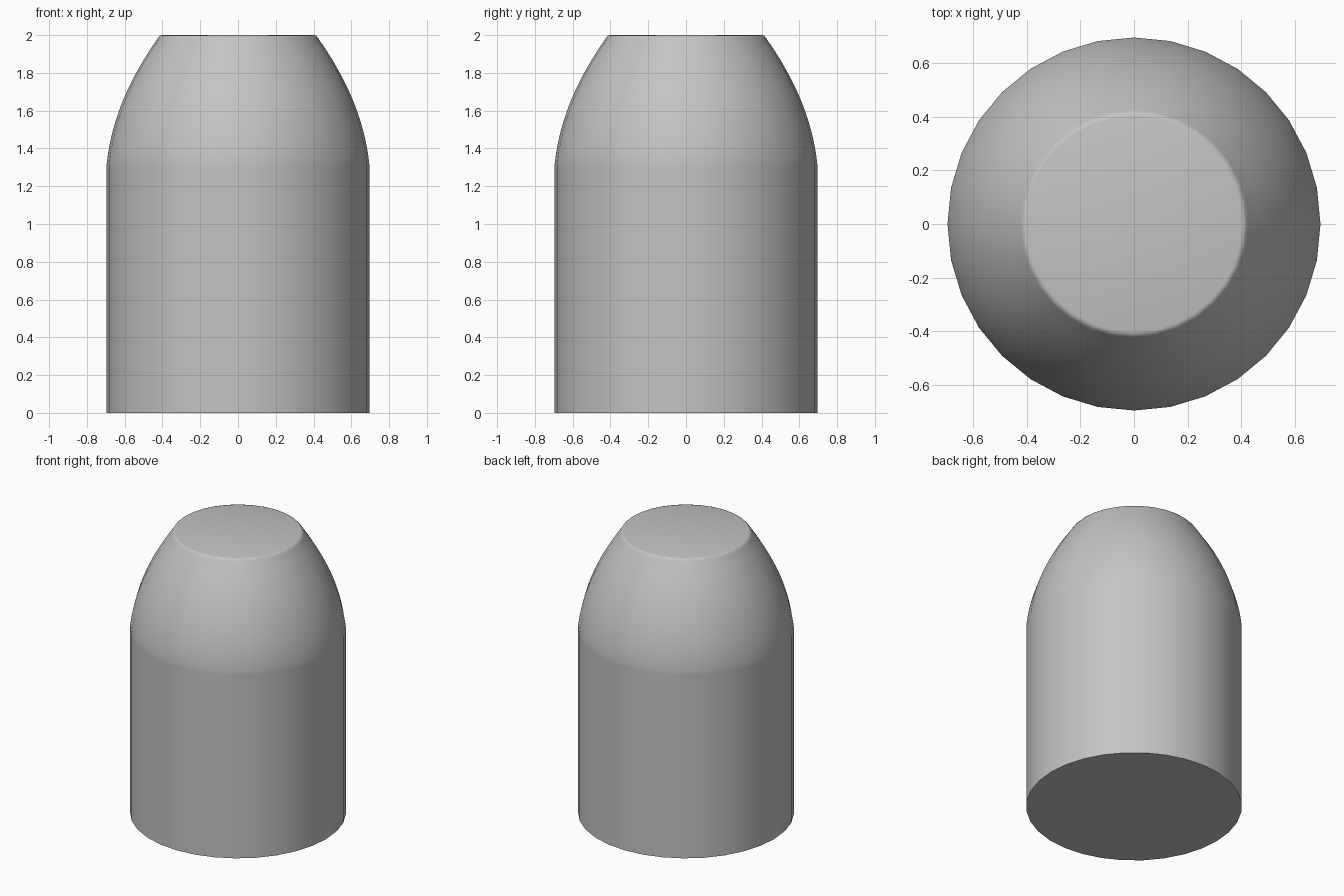
import bpy, bmesh, math

if "Cube" in bpy.data.objects:
    bpy.data.objects.remove(bpy.data.objects["Cube"])

SIDES = 32
RADIUS = 0.695
SHOULDER = 1.32

# Grey material
grey = bpy.data.materials.new("plain grey")
grey.diffuse_color = (0.55, 0.55, 0.55, 1)
grey.use_nodes = True
grey.node_tree.nodes["Principled BSDF"].inputs["Base Color"].default_value = grey.diffuse_color

# Profile: straight body, curved nose, small rounded rim at the flat tip
profile = [(RADIUS, 0.0), (RADIUS, 1.30)]
for i in range(13):
    d = 0.655 * i / 12
    profile.append((RADIUS - 0.105 * d - 0.457 * d * d, SHOULDER + d))
profile += [(0.422, 1.988), (0.414, 1.997), (0.402, 2.0)]

# Revolve the profile into rings
bm = bmesh.new()
rings = []
for r, z in profile:
    rings.append([bm.verts.new((r * math.cos(2 * math.pi * k / SIDES),
                                r * math.sin(2 * math.pi * k / SIDES), z))
                  for k in range(SIDES)])
for a, b in zip(rings, rings[1:]):
    for k in range(SIDES):
        n = (k + 1) % SIDES
        bm.faces.new((a[k], a[n], b[n], b[k]))

# Flat base and flat tip
bm.faces.new(rings[0][::-1])
bm.faces.new(rings[-1])
bmesh.ops.recalc_face_normals(bm, faces=bm.faces)

mesh = bpy.data.meshes.new("blunt_nosed_body")
bm.to_mesh(mesh)
bm.free()
mesh.materials.append(grey)
body = bpy.data.objects.new("blunt_nosed_body", mesh)
bpy.context.collection.objects.link(body)

# Smooth sides, crisp base edge
bpy.context.view_layer.objects.active = body
body.select_set(True)
bpy.ops.object.shade_smooth_by_angle(angle=math.radians(40))
